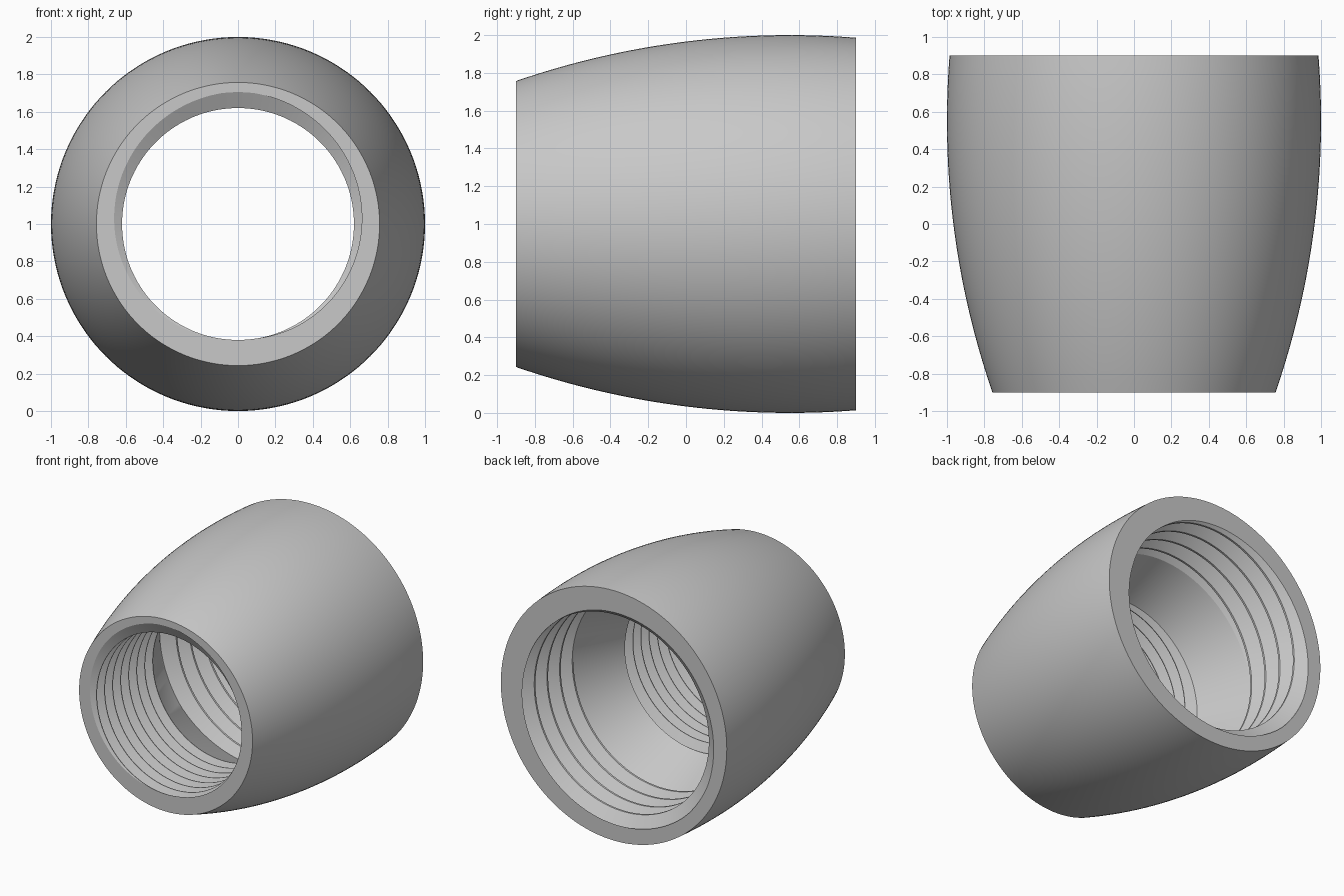
import bpy, bmesh
from math import sin, cos, tau, pi, sqrt, radians

cube = bpy.data.objects.get("Cube")
if cube:
    bpy.data.objects.remove(cube, do_unlink=True)

COLS = 144
HALF = 0.9
AXIS_Z = 1.0

grey = bpy.data.materials.new("light_grey")
grey.use_nodes = True
colour = (0.58, 0.58, 0.58, 1)
grey.diffuse_color = colour
grey.node_tree.nodes["Principled BSDF"].inputs["Base Color"].default_value = colour


def outer_radius(y):
    # Barrel arc, widest toward the back
    arc, widest = 4.448, 0.55
    return 1.0 - arc + sqrt(arc * arc - (y - widest) ** 2)


class Thread:
    """Single start internal V thread between y = start and y = end."""

    def __init__(self, start, end, minor, depth, pitch, crest, root, crest_y, crest_phi):
        self.start, self.end = start, end
        self.minor, self.depth, self.pitch = minor, depth, pitch
        self.crest, self.root = crest, root
        self.crest_y, self.crest_phi = crest_y, crest_phi

    def radius(self, y, phi):
        u = ((y - self.crest_y) / self.pitch - (phi - self.crest_phi) / tau) % 1
        rise = (min(u, 1 - u) - self.crest) / (0.5 - self.crest - self.root)
        return self.minor + self.depth * max(0, min(1, rise))

    def rows(self):
        # Rows follow the helix and are clamped to the two ends
        first = int((self.start - self.crest_y) / self.pitch) - 3
        last = int((self.end - self.crest_y) / self.pitch) + 3
        knots = (-self.crest, self.crest, 0.5 - self.root, 0.5 + self.root)
        for turn in range(first, last + 1):
            for knot in knots:
                yield lambda phi, k=turn + knot: self.point(k, phi)

    def point(self, k, phi):
        y = self.crest_y + self.pitch * (k + (phi - self.crest_phi) / tau)
        y = max(self.start, min(self.end, y))
        return y, self.radius(y, phi)


def add_skin(bm, rows):
    # Each row maps an angle to (y, radius); neighbouring rows are bridged
    previous = None
    for row in rows:
        ring = []
        for i in range(COLS + 1):
            phi = tau * i / COLS
            y, r = row(phi)
            ring.append(bm.verts.new((r * sin(phi), y, AXIS_Z + r * cos(phi))))
        if previous:
            for i in range(COLS):
                bm.faces.new((previous[i], previous[i + 1], ring[i + 1], ring[i]))
        previous = ring


front = Thread(-HALF, -0.13, 0.62, 0.085, 0.1, 0.03, 0.02, -HALF, pi)
back = Thread(0.27, HALF, 0.79, 0.095, 0.158, 0.05, 0.03, HALF, radians(57))

bm = bmesh.new()

# Barrel shaped outside
steps = 32
outside = []
for s in range(steps + 1):
    y = -HALF + 2 * HALF * s / steps
    outside.append(lambda phi, y=y: (y, outer_radius(y)))
add_skin(bm, outside)

# Threaded bores
add_skin(bm, front.rows())
add_skin(bm, back.rows())

# Flat end rings
for thread, y in ((front, -HALF), (back, HALF)):
    add_skin(bm, [lambda phi: (y, outer_radius(y)),
                  lambda phi: (y, thread.radius(y, phi))])

# Tapered wall joining the two bores
add_skin(bm, [lambda phi: (front.end, front.radius(front.end, phi)),
              lambda phi: (back.start, back.radius(back.start, phi))])

bmesh.ops.remove_doubles(bm, verts=bm.verts, dist=0.00005)
bmesh.ops.recalc_face_normals(bm, faces=bm.faces)

mesh = bpy.data.meshes.new("threaded_sleeve")
bm.to_mesh(mesh)
bm.free()
mesh.materials.append(grey)
sleeve = bpy.data.objects.new("threaded_sleeve", mesh)
bpy.context.collection.objects.link(sleeve)

bpy.ops.object.select_all(action="DESELECT")
sleeve.select_set(True)
bpy.context.view_layer.objects.active = sleeve
bpy.ops.object.shade_smooth_by_angle(angle=radians(25))
